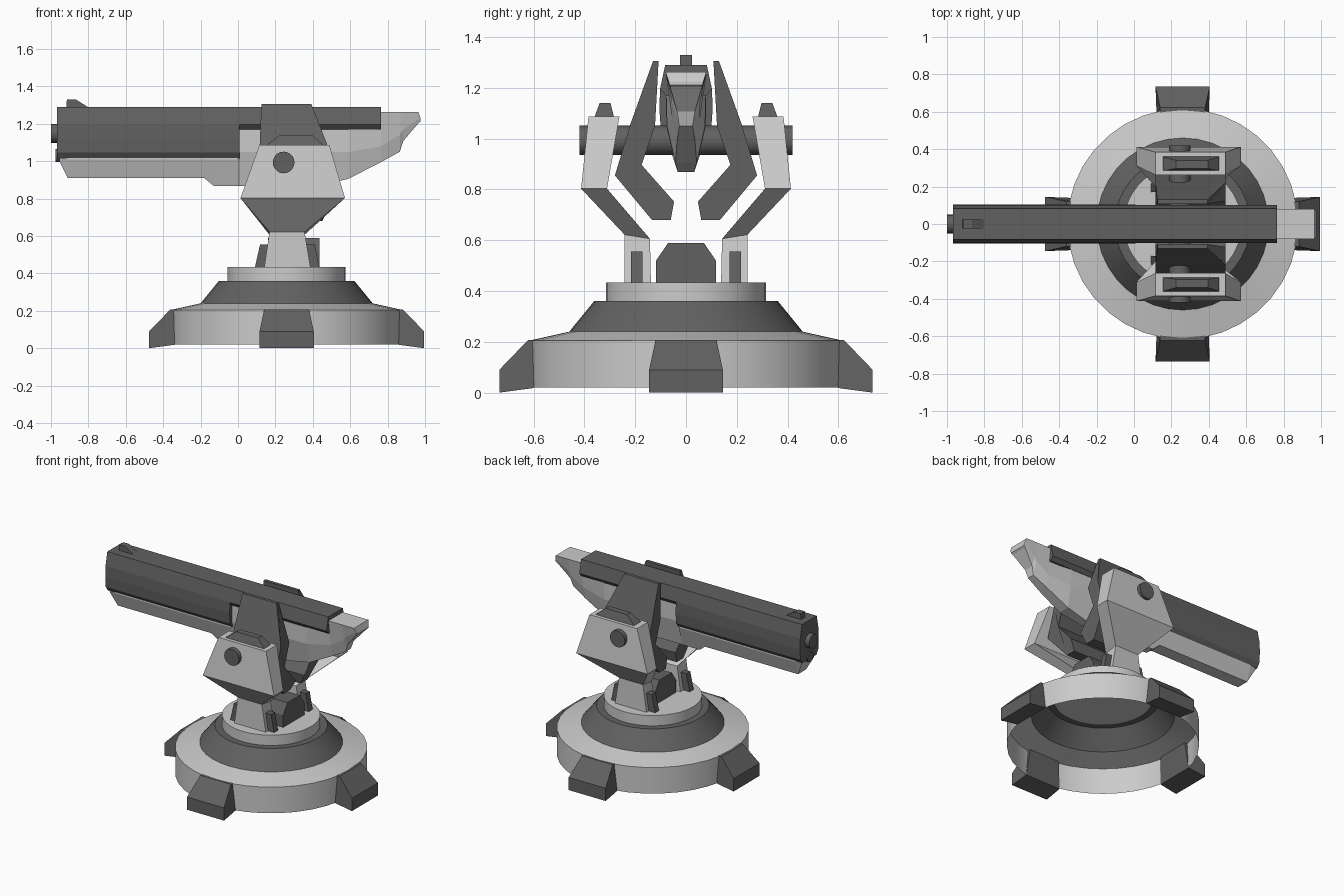
import bpy, bmesh
from math import sin, cos, pi, radians
from mathutils import Matrix, Vector

def material(name, v):
    m = bpy.data.materials.new(name)
    m.diffuse_color = (v, v, v, 1)
    return m

LIGHT = material("light_grey", 0.6)
DARK = material("dark_grey", 0.12)
CX = 0.26  # centre of the round base in x

def loft(name, rings, mat, caps=True, smooth=False):
    """Skin a list of equally long closed rings of points."""
    bm = bmesh.new()
    rows = [[bm.verts.new(p) for p in r] for r in rings]
    n = len(rows[0])
    for a, b in zip(rows, rows[1:]):
        for i in range(n):
            j = (i + 1) % n
            bm.faces.new((a[i], a[j], b[j], b[i]))
    if caps:
        bm.faces.new(rows[0])
        bm.faces.new(rows[-1])
    bmesh.ops.recalc_face_normals(bm, faces=bm.faces)
    me = bpy.data.meshes.new(name)
    bm.to_mesh(me)
    bm.free()
    me.materials.append(mat)
    ob = bpy.data.objects.new(name, me)
    bpy.context.collection.objects.link(ob)
    if smooth:
        bpy.context.view_layer.objects.active = ob
        ob.select_set(True)
        bpy.ops.object.shade_smooth_by_angle(angle=radians(30))
        ob.select_set(False)
    return ob

def circle(r, z, n=36):
    return [(CX + r * cos(2 * pi * i / n), r * sin(2 * pi * i / n), z) for i in range(n)]

def rect(x0, x1, y0, y1, z):
    return [(x0, y0, z), (x1, y0, z), (x1, y1, z), (x0, y1, z)]

def rod(name, p, q, r, n=20):
    """Dark cylinder from p to q."""
    p, q = Vector(p), Vector(q)
    rot = (q - p).to_track_quat('Z', 'Y')
    ring = [rot @ Vector((r * cos(2 * pi * i / n), r * sin(2 * pi * i / n), 0)) for i in range(n)]
    return loft(name, [[p + v for v in ring], [q + v for v in ring]], DARK, smooth=True)

# Round base: hollow shell, open underneath
loft("base_rim", [circle(0.617, 0.02), circle(0.617, 0.205), circle(0.46, 0.24)],
     LIGHT, caps=False, smooth=True)
loft("base_cone", [circle(0.46, 0.24), circle(0.362, 0.36), circle(0.31, 0.36)],
     DARK, caps=False, smooth=True)
loft("turntable", [circle(0.316, 0.355), circle(0.316, 0.433)], LIGHT, smooth=True)

# Four feet: side profile (radius, height, half width)
FOOT = [(0.735, 0.0, 0.145), (0.735, 0.09, 0.145), (0.622, 0.207, 0.12),
        (0.585, 0.207, 0.12), (0.6, 0.018, 0.14)]
for k in range(4):
    ob = loft(f"foot_{k + 1}", [[(r, s * w, z) for r, z, w in FOOT] for s in (-1, 1)], DARK)
    ob.data.transform(Matrix.Translation((CX, 0, 0)) @ Matrix.Rotation(k * pi / 2, 4, 'Z'))

# Arm rows: z inner, z outer, inner y, outer y, left x, right x
ARM = [(0.43, 0.43, 0.138, 0.242, 0.14, 0.388), (0.606, 0.622, 0.142, 0.242, 0.168, 0.356),
       (0.803, 0.803, 0.311, 0.413, 0.013, 0.572), (1.087, 1.087, 0.262, 0.384, 0.115, 0.488)]
# Jaw profile: y, z, left x, right x
JAW = [(0.13, 1.305, 0.125, 0.392), (0.108, 1.305, 0.125, 0.392), (0.122, 1.05, 0.115, 0.488),
       (0.175, 0.897, 0.115, 0.488), (0.047, 0.752, 0.115, 0.488), (0.06, 0.68, 0.115, 0.45),
       (0.134, 0.68, 0.115, 0.45), (0.28, 0.855, 0.115, 0.488), (0.218, 1.06, 0.115, 0.488)]
for s, side in ((-1, "front"), (1, "rear")):
    loft(f"arm_{side}", [[(x0, s * yi, zi), (x1, s * yi, zi), (x1, s * yo, zo), (x0, s * yo, zo)]
                         for zi, zo, yi, yo, x0, x1 in ARM], LIGHT)
    loft(f"arm_cap_{side}", [rect(0.15, 0.46, s * 0.285, s * 0.362, 1.08),
                             rect(0.16, 0.45, s * 0.285, s * 0.358, 1.092),
                             rect(0.225, 0.395, s * 0.297, s * 0.34, 1.14)], DARK)
    loft(f"jaw_{side}", [[(s_x[k], s * s_x[0], s_x[1]) for s_x in JAW] for k in (2, 3)], DARK)
    # Ribs at both ends of each arm foot
    for x0, x1, t0, t1, end in ((0.09, 0.17, 0.118, 0.19, "left"), (0.35, 0.435, 0.34, 0.41, "right")):
        loft(f"arm_rib_{side}_{end}", [rect(x0, x1, s * 0.172, s * 0.216, 0.43),
                                       rect(t0, t1, s * 0.172, s * 0.216, 0.555)], DARK)

# Drive housing between the arms
HOUSING = [(-0.118, 0.43), (-0.118, 0.52), (-0.07, 0.59), (0.07, 0.59), (0.118, 0.52), (0.118, 0.43)]
loft("drive_housing", [[(x, y, z) for y, z in HOUSING] for x in (0.16, 0.437)], DARK)

# Pivot axle
rod("pivot_axle", (0.244, -0.42, 0.993), (0.244, 0.42, 0.993), 0.058)

# Upper casing: half sections (y, z) mirrored, deep ahead and shallow behind
def casing(name, half, x0, x1):
    sec = half + [(-y, z) for y, z in reversed(half)]
    loft(name, [[(x, y, z) for y, z in sec] for x in (x0, x1)], DARK)

TOP = [(0.082, 1.29), (0.102, 1.197)]
casing("casing_long", TOP + [(0.105, 1.12), (0.1, 1.047), (0.078, 1.015)], -0.967, 0.008)
casing("casing_short", TOP + [(0.08, 1.17)], 0.008, 0.765)

# Lower frame stations: x, top z, width, mid z, width, bottom z, width
FRAME = [(-0.955, 1.03, 0.075, 1.015, 0.075, 1.0, 0.07), (-0.91, 1.03, 0.08, 1.01, 0.08, 0.909, 0.045),
         (-0.18, 1.03, 0.08, 1.01, 0.08, 0.909, 0.045), (-0.13, 1.03, 0.08, 1.01, 0.08, 0.868, 0.032),
         (0.0, 1.03, 0.08, 1.01, 0.08, 0.868, 0.032), (0.01, 1.25, 0.08, 1.05, 0.078, 0.868, 0.032),
         (0.42, 1.25, 0.08, 1.05, 0.078, 0.868, 0.032), (0.59, 1.25, 0.08, 1.05, 0.075, 0.905, 0.042),
         (0.765, 1.262, 0.08, 1.08, 0.055, 0.995, 0.035), (0.865, 1.262, 0.08, 1.14, 0.055, 1.05, 0.026),
         (0.883, 1.262, 0.08, 1.17, 0.06, 1.107, 0.035), (0.965, 1.262, 0.08, 1.225, 0.07, 1.203, 0.062),
         (0.977, 1.226, 0.068, 1.22, 0.067, 1.212, 0.065)]
loft("lower_frame", [[(x, a, za), (x, b, zb), (x, c, zc), (x, -c, zc), (x, -b, zb), (x, -a, za)]
                     for x, za, a, zb, b, zc, c in FRAME], LIGHT)

# Muzzle, guide rod and front sight
rod("barrel", (-1.0, 0, 1.148), (-0.9, 0, 1.148), 0.05)
rod("guide_rod", (-0.975, 0, 1.03), (-0.9, 0, 1.03), 0.034)
loft("front_sight", [rect(-0.918, -0.795, -0.023, 0.023, 1.285),
                     rect(-0.915, -0.867, -0.023, 0.023, 1.33)], DARK)
